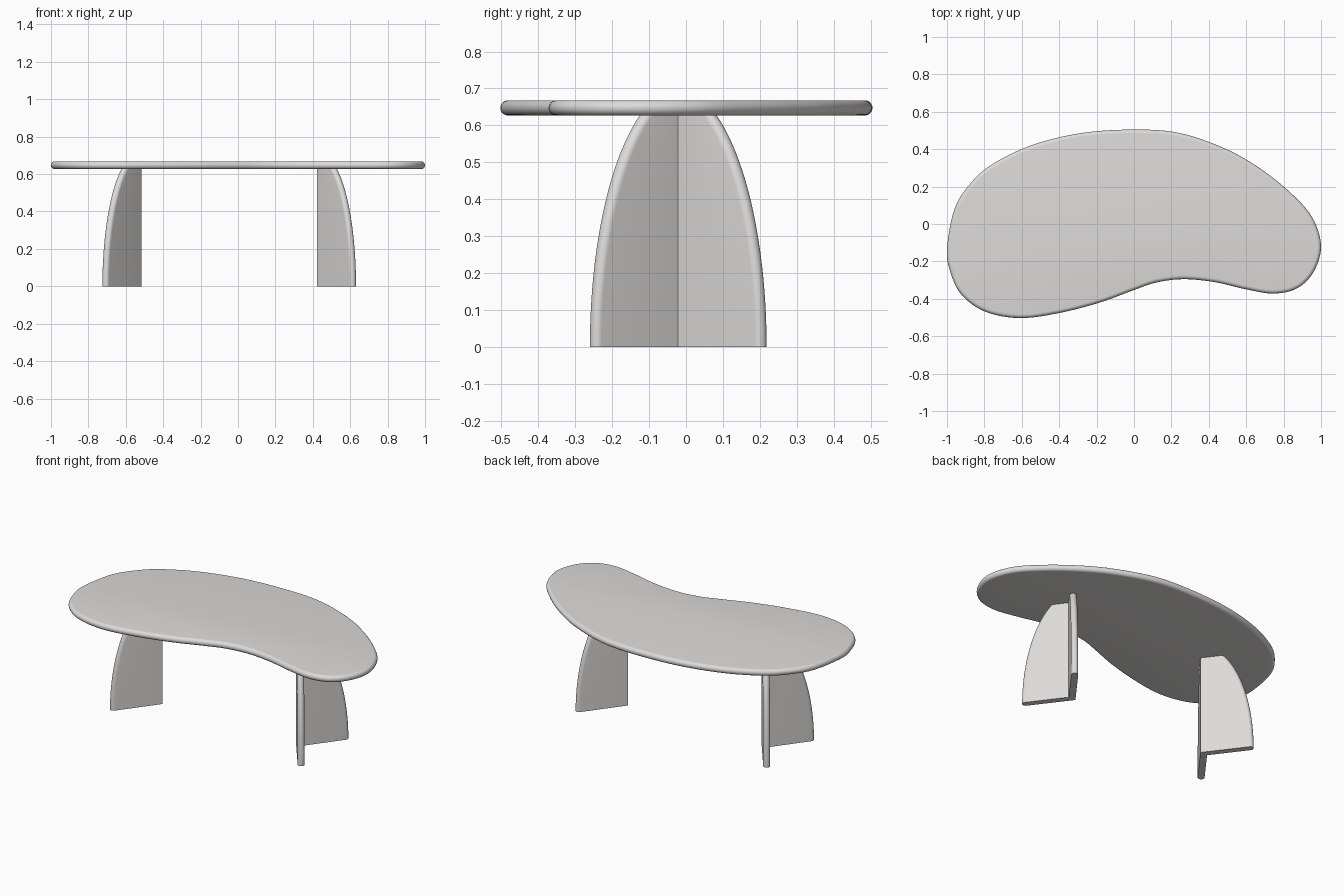
import bpy, bmesh, math
from mathutils import Vector

if "Cube" in bpy.data.objects:
    bpy.data.objects.remove(bpy.data.objects["Cube"])

mat = bpy.data.materials.new("warm light grey")
mat.diffuse_color = (0.72, 0.71, 0.695, 1)
mat.use_nodes = True
mat.node_tree.nodes["Principled BSDF"].inputs["Base Color"].default_value = mat.diffuse_color


def loft(name, rings):
    """Skin a stack of closed rings and cap both ends."""
    bm = bmesh.new()
    vr = [[bm.verts.new(p) for p in r] for r in rings]
    n = len(vr[0])
    for a, b in zip(vr, vr[1:]):
        for i in range(n):
            j = (i + 1) % n
            bm.faces.new((a[i], a[j], b[j], b[i]))
    bm.faces.new(vr[0][::-1])
    bm.faces.new(vr[-1])
    bmesh.ops.recalc_face_normals(bm, faces=bm.faces)
    me = bpy.data.meshes.new(name)
    bm.to_mesh(me)
    bm.free()
    me.materials.append(mat)
    ob = bpy.data.objects.new(name, me)
    bpy.context.collection.objects.link(ob)
    bpy.ops.object.select_all(action='DESELECT')
    ob.select_set(True)
    bpy.context.view_layer.objects.active = ob
    bpy.ops.object.shade_smooth_by_angle(angle=math.radians(35))
    return ob


# kidney-shaped top outline, smoothed with a closed Catmull-Rom spline
outline = [(-1, -.13), (-.96, .08), (-.88, .21), (-.765, .315), (-.556, .418),
           (-.29, .485), (0, .505), (.246, .486), (.49, .402), (.674, .297),
           (.834, .17), (.952, .037), (1, -.118), (.96, -.257), (.87, -.345),
           (.743, -.372), (.594, -.348), (.433, -.311), (.267, -.295),
           (.123, -.312), (0, -.353), (-.18, -.419), (-.396, -.475),
           (-.61, -.503), (-.797, -.468), (-.925, -.375), (-.984, -.25)]
P = [Vector(p) for p in outline]
N, SUB = len(P), 6
pts = []
for i in range(N):
    a, b, c, d = P[i - 1], P[i], P[(i + 1) % N], P[(i + 2) % N]
    for k in range(SUB):
        t = k / SUB
        pts.append(0.5 * (2 * b + (c - a) * t + (2 * a - 5 * b + 4 * c - d) * t * t
                          + (3 * b - a - 3 * c + d) * t ** 3))
M = len(pts)
inward = []
for i in range(M):
    t = (pts[(i + 1) % M] - pts[i - 1]).normalized()
    inward.append(Vector((t.y, -t.x)))      # outline runs clockwise

# table top with a fully rounded rim
R, ZC = 0.0205, 0.6475
rings = []
for k in range(13):
    ang = -math.pi / 2 + math.pi * k / 12
    off, z = R * (1 - math.cos(ang)), ZC + R * math.sin(ang)
    rings.append([(p.x + q.x * off, p.y + q.y * off, z) for p, q in zip(pts, inward)])
loft("table_top", rings)

# V-shaped legs: two upright panels with curved, rounded outer edges
TH, T, S, H = math.radians(53.2), 0.04, 0.309, 0.705
CX, CY, APEX = -0.047, -0.021, 0.469
U = Vector((math.cos(TH), math.sin(TH)))     # along the panel
V = Vector((math.sin(TH), -math.cos(TH)))    # through the panel thickness


def leg(name, side):
    rings = []
    for k in range(29):
        z = 0.635 * k / 28
        root = math.sqrt(1 - (z / H) ** 2)
        tip = S * root
        slope = S * z / H ** 2 / root
        r = T / 2 * math.sqrt(1 + slope ** 2)    # rounding depth along the panel
        half = []
        for j in range(13):
            a = math.pi * j / 12
            half.append(U * (tip - r + r * math.sin(a)) + V * (T / 2) * (1 - math.cos(a)))
        ring = [Vector((0, 0))] + half + [Vector((T / math.sin(TH), 0))]
        ring += [Vector((p.x, -p.y)) for p in reversed(half)]
        rings.append([(CX + side * (APEX + p.x), CY + p.y, z) for p in ring])
    loft(name, rings)


leg("right_leg", 1)
leg("left_leg", -1)
